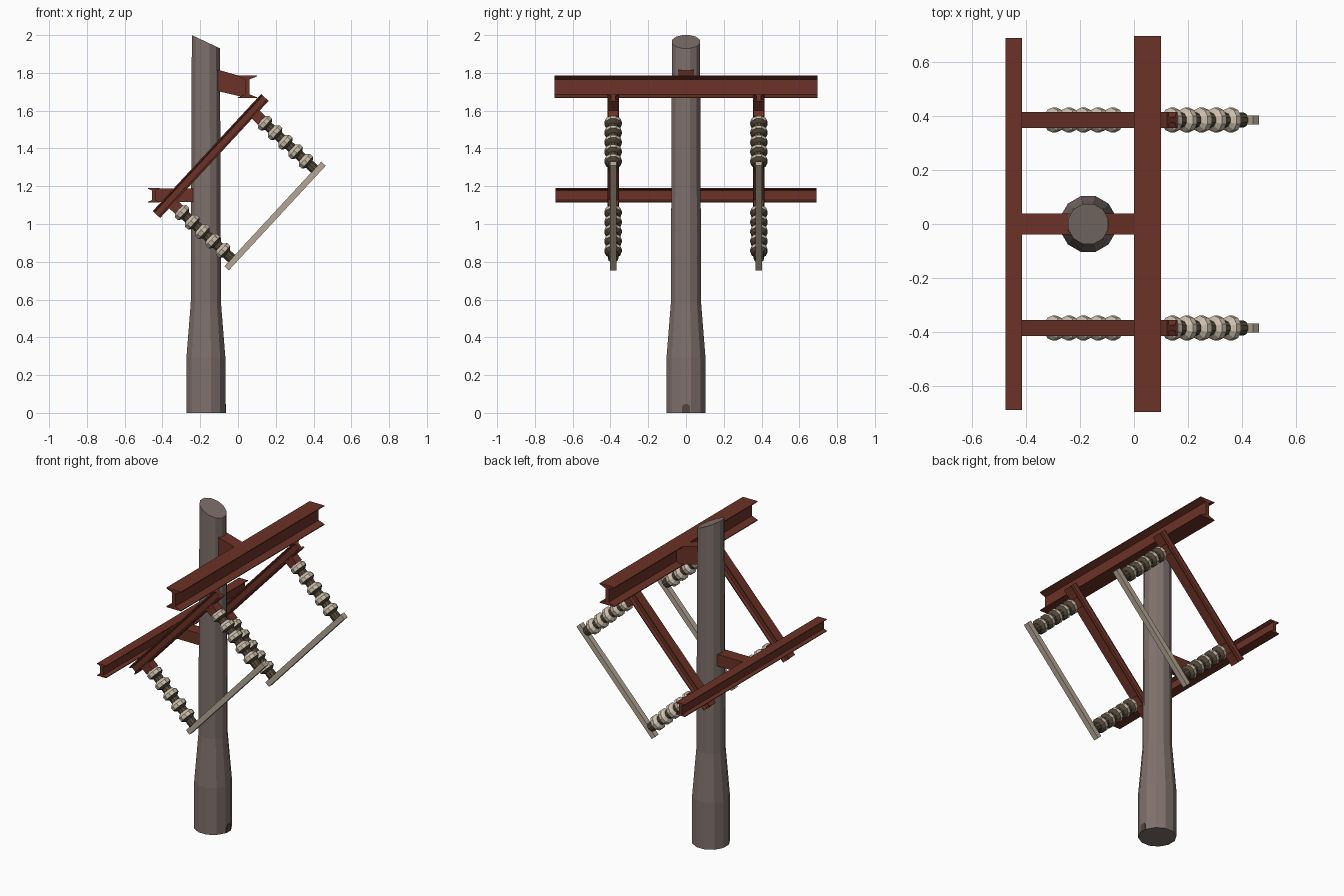
import bpy, bmesh, math
from mathutils import Vector, Matrix

if "Cube" in bpy.data.objects:
    bpy.data.objects.remove(bpy.data.objects["Cube"])


def mat(name, c):
    m = bpy.data.materials.new(name)
    m.diffuse_color = (*c, 1)
    m.use_nodes = True
    m.node_tree.nodes["Principled BSDF"].inputs["Base Color"].default_value = m.diffuse_color
    return m


WOOD = mat("weathered wood", (0.215, 0.165, 0.15))
RED = mat("rust red steel", (0.15, 0.032, 0.02))
CREAM = mat("cream ceramic", (0.60, 0.52, 0.41))
DARK = mat("dark brown", (0.085, 0.065, 0.042))
BAR = mat("pale metal", (0.46, 0.39, 0.30))


def finish(name, bm, mats):
    bmesh.ops.recalc_face_normals(bm, faces=bm.faces)
    me = bpy.data.meshes.new(name)
    bm.to_mesh(me)
    bm.free()
    for m in mats:
        me.materials.append(m)
    ob = bpy.data.objects.new(name, me)
    bpy.context.collection.objects.link(ob)
    return ob


def extrude(name, profile, origin, u, v, w, length, m):
    """Flat profile in the (u, v) plane, swept along w."""
    o, u, v, w = (Vector(a) for a in (origin, u, v, w))
    bm = bmesh.new()
    f = bm.faces.new([bm.verts.new(o + u * a + v * b) for a, b in profile])
    r = bmesh.ops.extrude_face_region(bm, geom=[f])
    bmesh.ops.translate(bm, vec=w * length,
                        verts=[e for e in r["geom"] if isinstance(e, bmesh.types.BMVert)])
    return finish(name, bm, [m])


def rect(a, b):
    return [(-a, -b), (a, -b), (a, b), (-a, b)]


def i_section(w, h, tip, root, web):
    """I-beam with tapered flanges: half width, half height."""
    q = [(w, h), (w, h - tip), (web, h - root)]
    lower = [(x, -z) for x, z in reversed(q)]
    right = q + lower
    return right + [(-x, -z) for x, z in right]


def lathe(name, rings, origin, axis, sides, mats, dark_segments=()):
    rot = Vector((0, 0, 1)).rotation_difference(Vector(axis)).to_matrix().to_4x4()
    bm = bmesh.new()
    loops = []
    for t, r in rings:
        loops.append([bm.verts.new((r * math.cos(2 * math.pi * (i + .5) / sides),
                                    r * math.sin(2 * math.pi * (i + .5) / sides), t))
                      for i in range(sides)])
    for k in range(len(loops) - 1):
        a, b = loops[k], loops[k + 1]
        for i in range(sides):
            j = (i + 1) % sides
            f = bm.faces.new((a[i], a[j], b[j], b[i]))
            f.material_index = 1 if k in dark_segments else 0
    bm.faces.new(loops[0])
    bm.faces.new(loops[-1]).material_index = 1 if dark_segments else 0
    bm.transform(Matrix.Translation(Vector(origin)) @ rot)
    return finish(name, bm, mats)


X, Y, Z = (1, 0, 0), (0, 1, 0), (0, 0, 1)

# Pole with a thick base and a slanted top cut
pole = lathe("pole", [(0, .107), (.29, .107), (.58, .083), (1.96, .077)],
             (-.17, 0, 0), Z, 12, [WOOD])
for v in pole.data.vertices:
    if v.co.z > 1.9:
        v.co.z = 1.965 - (v.co.x + .17) * .47
# Small dark notch at the foot
extrude("foot_notch", [(-.02, 0), (.02, 0), (.02, .035), (.01, .046), (-.01, .046), (-.02, .035)],
        (-.07, 0, 0), Y, Z, X, .007, DARK)

# Cross arms
extrude("upper_cross_arm", i_section(.05, .06, .005, .02, .012),
        (.05, -.697, 1.726), X, Z, Y, 1.394, RED)
extrude("lower_cross_arm", i_section(.03, .038, .004, .012, .01),
        (-.446, -.69, 1.152), X, Z, Y, 1.38, RED)
# Brackets holding the arms to the pole
extrude("upper_bracket", [(-.16, 1.832), (.045, 1.774), (.045, 1.668), (-.16, 1.716)],
        (0, -.039, 0), X, Z, Y, .078, RED)
extrude("lower_bracket", [(-.44, 1.188), (-.18, 1.188), (-.18, 1.116), (-.44, 1.116)],
        (0, -.039, 0), X, Z, Y, .078, RED)

# Diagonal frames: d runs up the rail, n points out along the insulators
ang = math.radians(47.2)
d = Vector((math.cos(ang), 0, math.sin(ang)))
n = Vector((math.sin(ang), 0, -math.cos(ang)))

# Insulator profile: repeated sheds with dark undersides, then a metal cap
rings, dark = [], []
for k in range(5):
    t = .066 + k * .074
    dark += [len(rings) + 2, len(rings) + 3]
    rings += [(t, .028), (t + .016, .046), (t + .038, .046), (t + .052, .027)]
dark += [len(rings) - 1, len(rings), len(rings) + 1]
rings += [(.428, .028), (.452, .028)]

for side, y in (("left", -.386), ("right", .386)):
    start = Vector((-.432, y, 1.05))
    extrude(side + "_diagonal_rail", i_section(.03, .027, .006, .012, .012),
            start, Y, n, d, .845, RED)
    extrude(side + "_contact_bar", rect(.017, .016),
            start + d * .044 + n * .466, Y, n, d, .755, BAR)
    for end, s in (("lower", .1), ("upper", .745)):
        p = start + d * s
        extrude(f"{side}_{end}_mount", rect(.028, .03), p + n * .02, Y, d, n, .05, RED)
        lathe(f"{side}_{end}_insulator", rings, p, n, 10, [CREAM, DARK], dark)
